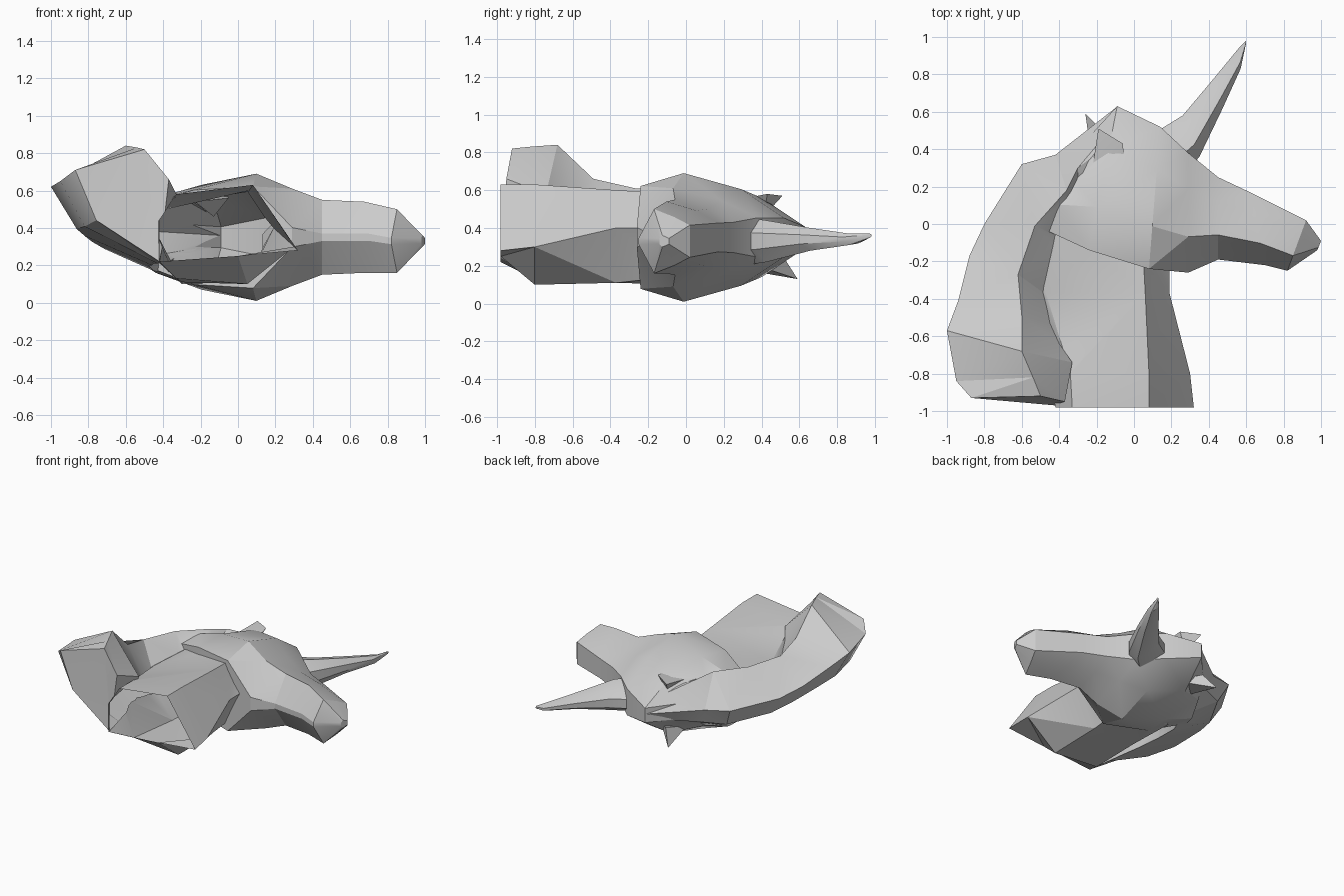
import bpy, bmesh
from mathutils import Vector

default_cube = bpy.data.objects.get("Cube")
if default_cube:
    bpy.data.objects.remove(default_cube, do_unlink=True)

# Single plain material
grey = bpy.data.materials.new("light grey")
grey.use_nodes = True
colour = (0.6, 0.6, 0.6, 1)
grey.diffuse_color = colour
grey.node_tree.nodes["Principled BSDF"].inputs["Base Color"].default_value = colour


def finish(bm, name):
    """Turn a bmesh into a named, shaded object."""
    bmesh.ops.recalc_face_normals(bm, faces=bm.faces)
    mesh = bpy.data.meshes.new(name)
    bm.to_mesh(mesh)
    bm.free()
    mesh.materials.append(grey)
    obj = bpy.data.objects.new(name, mesh)
    bpy.context.collection.objects.link(obj)
    bpy.ops.object.select_all(action="DESELECT")
    obj.select_set(True)
    bpy.context.view_layer.objects.active = obj
    bpy.ops.object.shade_smooth_by_angle(angle=0.4)
    return obj


def loft(name, rings):
    """Skin a series of rings that all have the same number of points."""
    bm = bmesh.new()
    loops = [[bm.verts.new(point) for point in ring] for ring in rings]
    for low, high in zip(loops, loops[1:]):
        count = len(low)
        for i in range(count):
            j = (i + 1) % count
            bm.faces.new((low[i], low[j], high[j], high[i]))
    bm.faces.new(loops[0])
    bm.faces.new(loops[-1])
    bmesh.ops.triangulate(bm, faces=bm.faces)
    return finish(bm, name)


def section(upper, lower, half, middle, upper_width, lower_width):
    """Eight-sided section between two outline points, mirrored in thickness."""
    a, b = Vector(upper), Vector(lower)
    profile = [(0, upper_width), (0.3, 0.75), (0.7, 1), (1, lower_width)]
    ring = []
    for sign, points in ((1, profile), (-1, profile[::-1])):
        for along, width in points:
            flat = a.lerp(b, along)
            ring.append((flat.x, flat.y, middle + sign * half * width))
    return ring


def hull(name, points):
    """Small solid wrapped around a few points."""
    bm = bmesh.new()
    for point in points:
        bm.verts.new(point)
    bmesh.ops.convex_hull(bm, input=bm.verts)
    return finish(bm, name)


# Head, from nose tip back to the poll:
# forehead point, jaw point, half thickness, middle height, edge widths
head_sections = [
    ((1, -.09), (.98, -.14), .03, .33, .5, .5),
    ((.92, .02), (.82, -.25), .17, .33, .5, .1),
    ((.62, .17), (.7, -.22), .19, .35, .4, .1),
    ((.45, .25), (.45, -.19), .2, .35, .4, .1),
    ((.29, .38), (.29, -.26), .26, .35, .4, .2),
    ((.14, .52), (.08, -.24), .34, .35, .3, .8),
    ((-.09, .63), (-.24, -.14), .28, .35, .2, .9),
    ((-.3, .4), (-.5, -.02), .2, .36, .3, .8),
]
head = loft("head", [section(*values) for values in head_sections])

# Neck: depth, then ring as (x, z)
neck_rings = {
    -.98: [(-.42, .22), (0, .25), (.32, .28), (.08, .63), (-.33, .58), (-.42, .44)],
    -.8: [(-.33, .13), (.05, .1), (.3, .3), (.08, .63), (-.34, .57), (-.46, .42)],
    -.37: [(-.3, .11), (.05, .11), (.19, .4), (.06, .6), (-.47, .48), (-.6, .38)],
    0: [(-.3, .1), (.05, .15), (.19, .4), (.04, .58), (-.39, .52), (-.6, .4)],
    .3: [(-.2, .18), (0, .2), (.1, .4), (0, .52), (-.25, .52), (-.45, .4)],
}
neck = loft("neck", [[(x, y, z) for x, z in ring] for y, ring in neck_rings.items()])

# Mane, from the poll to the curled end: outer edge, ridge, inner crease, underside
mane_sections = [
    [(-.1, .62, .36), (-.09, .55, .44), (-.1, .45, .48), (-.09, .5, .27)],
    [(-.42, .37, .38), (-.3, .3, .56), (-.2, .2, .5), (-.25, .25, .17)],
    [(-.6, .32, .4), (-.36, .18, .59), (-.3, .15, .5), (-.35, .12, .15)],
    [(-.8, 0, .43), (-.53, -.01, .6), (-.4, -.08, .48), (-.45, -.1, .17)],
    [(-.88, -.17, .48), (-.62, -.27, .61), (-.48, -.37, .46), (-.48, -.3, .2)],
    [(-.94, -.41, .55), (-.6, -.49, .66), (-.45, -.53, .48), (-.46, -.5, .2)],
    [(-1, -.57, .62), (-.6, -.68, .84), (-.4, -.64, .53), (-.45, -.65, .21)],
    [(-.95, -.84, .65), (-.54, -.82, .83), (-.33, -.74, .58), (-.43, -.8, .21)],
    [(-.87, -.93, .71), (-.5, -.92, .82), (-.37, -.95, .66), (-.42, -.97, .22)],
]
mane_rings = []
for ring in mane_sections:
    outer, underside = Vector(ring[0]), Vector(ring[-1])
    belly = outer.lerp(underside, 0.25)
    belly.z -= 0.3 * (outer.z - underside.z)
    mane_rings.append(ring + [belly])
mane = loft("mane", mane_rings)

# Merge head, neck and mane into one skin, then open the cut end of the neck
for part in (neck, mane):
    union = head.modifiers.new("union", "BOOLEAN")
    union.operation = "UNION"
    union.solver = "EXACT"
    union.use_self = True
    union.object = part
skin = bmesh.new()
skin.from_object(head, bpy.context.evaluated_depsgraph_get())
cut_end = [face for face in skin.faces
           if face.normal.y < -0.99 and face.calc_center_median().y < -0.977]
bmesh.ops.delete(skin, geom=cut_end, context="FACES")
for part in (head, neck, mane):
    bpy.data.objects.remove(part, do_unlink=True)
finish(skin, "head_neck_and_mane")

# Horn, tapering from the forehead
horn_sections = [
    ((.13, .5), (.3, .3), .12, .33, .3, .4),
    ((.26, .58), (.35, .36), .11, .33, .3, .4),
    ((.42, .77), (.47, .61), .06, .34, .3, .4),
    ((.56, .94), (.57, .83), .03, .34, .3, .4),
    ((.6, .98), (.6, .97), .01, .36, .5, .5),
]
loft("horn", [section(*values) for values in horn_sections])

# Ears, one on each side of the poll
hull("upper_ear", [(-.19, .51, .57), (-.06, .43, .58), (-.05, .33, .56),
                   (-.23, .25, .54), (-.13, .41, .46)])
hull("lower_ear", [(-.26, .59, .13), (-.19, .52, .24), (-.05, .38, .2), (-.22, .3, .18)])
